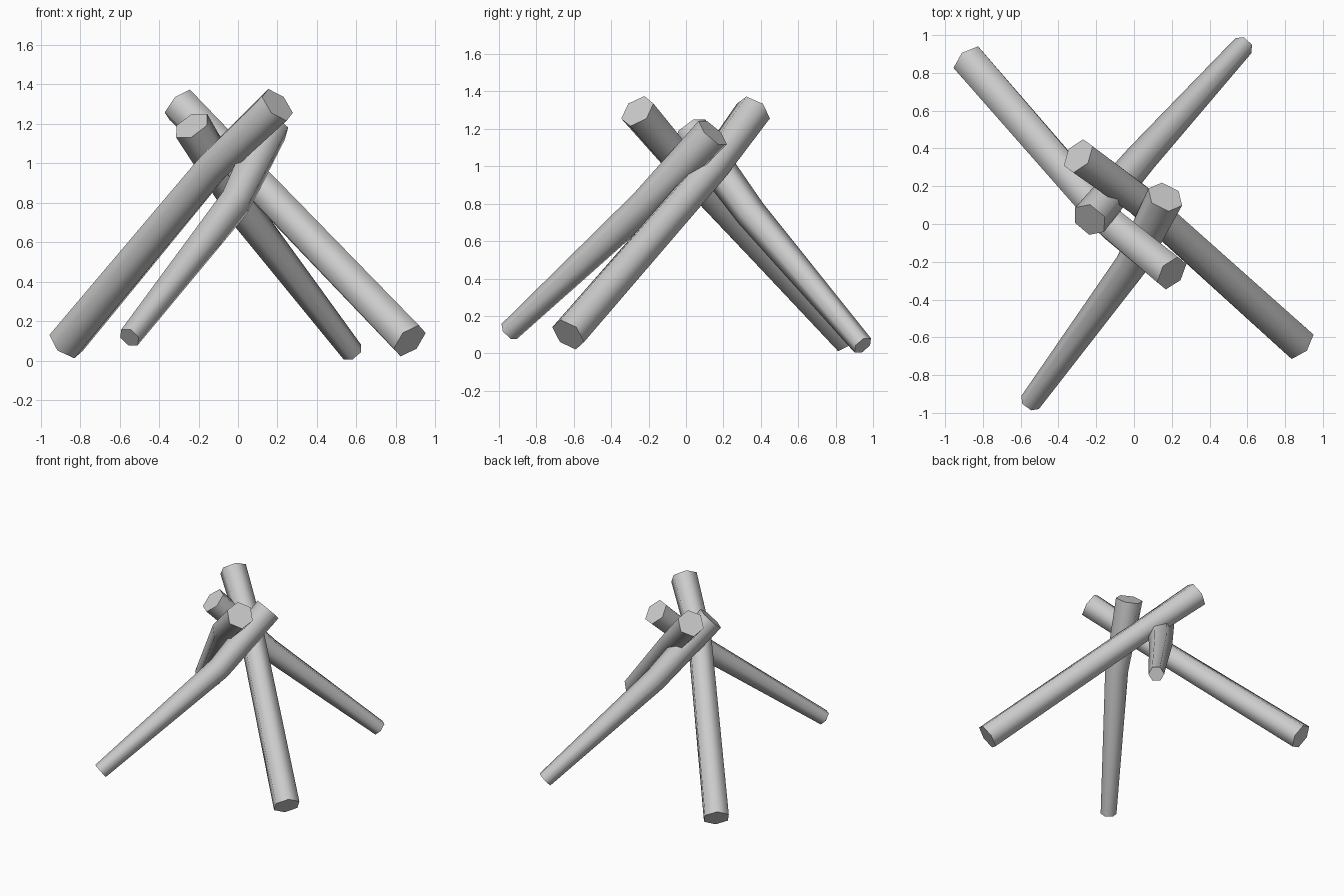
import bpy, bmesh, math
from mathutils import Vector

if "Cube" in bpy.data.objects:
    bpy.data.objects.remove(bpy.data.objects["Cube"])

SIDES = 6


def log(name, path, radii, roll):
    """Six-sided log lofted along a bent centre line, with flat cut ends."""
    pts = [Vector(p) for p in path]
    bm = bmesh.new()
    rings = []
    for i, (p, r) in enumerate(zip(pts, radii)):
        # ring plane follows the average of the neighbouring segments
        d = Vector()
        if i > 0:
            d += (p - pts[i - 1]).normalized()
        if i < len(pts) - 1:
            d += (pts[i + 1] - p).normalized()
        d.normalize()
        u = d.cross(Vector((0, 0, 1))).normalized()
        v = d.cross(u)
        ring = []
        for k in range(SIDES):
            a = math.radians(roll) + 2 * math.pi * k / SIDES
            ring.append(bm.verts.new(p + r * (math.cos(a) * u + math.sin(a) * v)))
        rings.append(ring)
    for a, b in zip(rings, rings[1:]):
        for k in range(SIDES):
            n = (k + 1) % SIDES
            bm.faces.new((a[k], a[n], b[n], b[k]))
    bm.faces.new(rings[0])
    bm.faces.new(rings[-1])
    bmesh.ops.recalc_face_normals(bm, faces=bm.faces)
    me = bpy.data.meshes.new(name)
    bm.to_mesh(me)
    bm.free()
    ob = bpy.data.objects.new(name, me)
    bpy.context.collection.objects.link(ob)
    # rounded bark, crisp cut ends
    bpy.ops.object.select_all(action='DESELECT')
    ob.select_set(True)
    bpy.context.view_layer.objects.active = ob
    bpy.ops.object.shade_smooth_by_angle(angle=math.radians(66))


# Two thick logs of even width (foot, bend, tip)
thick = (0.1, 0.092, 0.1)
log("back_left_log", [(-0.87, 0.86, 0.09), (-0.12, 0.0, 0.99), (0.2, -0.26, 1.295)], thick, 30)
log("front_right_log", [(0.87, -0.63, 0.1), (0.03, 0.125, 0.97), (-0.295, 0.36, 1.295)], thick, 30)

# Two logs that narrow towards the ground
tapered = (0.058, 0.085, 0.1)
log("front_left_log", [(-0.55, -0.945, 0.117), (-0.015, -0.215, 0.8), (0.165, 0.143, 1.18)], tapered, 0)
log("back_right_log", [(0.58, 0.945, 0.042), (0.035, 0.345, 0.75), (-0.235, 0.023, 1.19)], tapered, 0)
